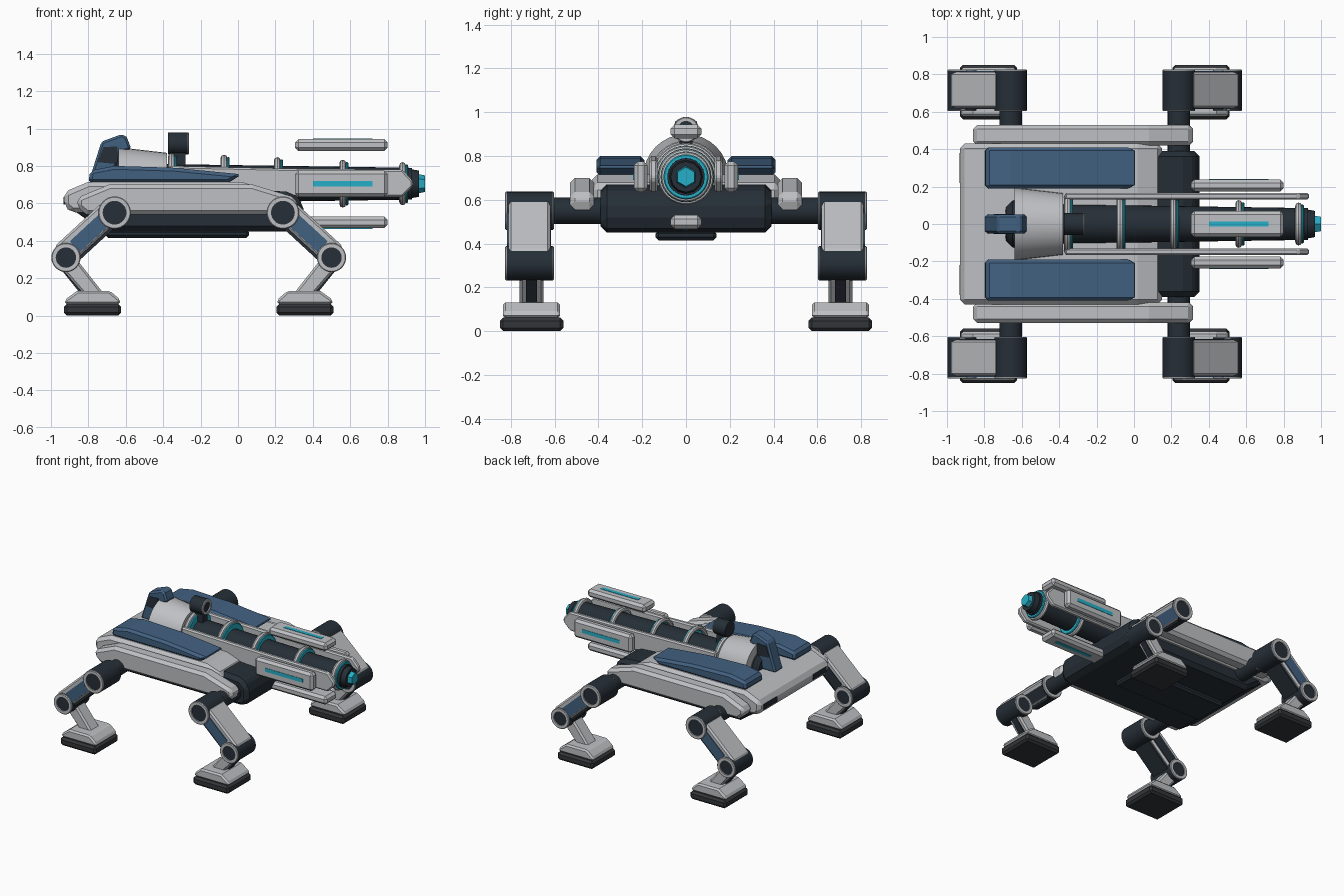
import bpy, bmesh
from math import pi, sin, cos, radians
from mathutils import Matrix, Vector

old = bpy.data.objects.get("Cube")
if old:
    bpy.data.objects.remove(old, do_unlink=True)


def material(name, rgb):
    m = bpy.data.materials.new(name)
    m.use_nodes = True
    m.diffuse_color = (*rgb, 1)
    m.node_tree.nodes["Principled BSDF"].inputs["Base Color"].default_value = (*rgb, 1)
    return m


GREY = material("light grey", (0.52, 0.53, 0.55))
DARK = material("dark navy", (0.019, 0.028, 0.038))
BLUE = material("steel blue", (0.055, 0.12, 0.22))
CYAN = material("cyan glow", (0.02, 0.43, 0.57))
SOLE = material("rubber black", (0.034, 0.036, 0.04))
AXIS_Z = 0.705   # height of the gun axis
MID_X = -0.21    # the legs mirror about this x


def finish(name, bm, mat, bevel=0, smooth=False):
    bmesh.ops.recalc_face_normals(bm, faces=bm.faces)
    me = bpy.data.meshes.new(name)
    bm.to_mesh(me)
    bm.free()
    me.materials.append(mat)
    if smooth:
        me.shade_smooth()
        me.set_sharp_from_angle(angle=radians(35))
    ob = bpy.data.objects.new(name, me)
    bpy.context.collection.objects.link(ob)
    if bevel:
        mod = ob.modifiers.new("bevel", "BEVEL")
        mod.width = bevel
        mod.segments = 1
        mod.limit_method = 'ANGLE'
        mod.angle_limit = radians(40)
    return ob


def prism(name, pts, y0, y1, mat, bevel=0):
    """Extrude an x-z outline from y0 to y1."""
    bm = bmesh.new()
    face = bm.faces.new([bm.verts.new((x, y0, z)) for x, z in pts])
    out = bmesh.ops.extrude_face_region(bm, geom=[face])
    moved = [v for v in out["geom"] if isinstance(v, bmesh.types.BMVert)]
    bmesh.ops.translate(bm, verts=moved, vec=(0, y1 - y0, 0))
    return finish(name, bm, mat, bevel)


def box(name, x0, x1, y0, y1, z0, z1, mat, bevel=0):
    return prism(name, [(x0, z0), (x1, z0), (x1, z1), (x0, z1)], y0, y1, mat, bevel)


def lathe(name, profile, centre, mat, axis="x", segs=32, closed=False):
    """Spin (along, radius) points around an axis through centre."""
    bm = bmesh.new()
    vs = [bm.verts.new((a, 0, r)) for a, r in profile]
    edges = [bm.edges.new(p) for p in zip(vs, vs[1:])]
    if closed:
        edges.append(bm.edges.new((vs[-1], vs[0])))
    bmesh.ops.spin(bm, geom=vs + edges, cent=(0, 0, 0), axis=(1, 0, 0),
                   angle=2 * pi, steps=segs, use_merge=False)
    bmesh.ops.remove_doubles(bm, verts=bm.verts, dist=0.0001)
    turn = Matrix.Rotation(pi / 2, 4, 'Z') if axis == "y" else Matrix()
    bm.transform(Matrix.Translation(centre) @ turn)
    return finish(name, bm, mat, smooth=segs > 8)


def cylinder(name, a0, a1, r0, r1, centre, mat, axis="x", segs=32):
    return lathe(name, [(a0, 0), (a0, r0), (a1, r1), (a1, 0)], centre, mat, axis, segs)


def annulus(name, a0, a1, inner, outer, centre, mat, axis="x"):
    c = min(0.006, abs(a1 - a0) / 3)
    pts = [(a0, inner), (a0, outer - c), (a0 + c, outer), (a1 - c, outer),
           (a1, outer - c), (a1, inner)]
    return lathe(name, pts, centre, mat, axis, closed=True)


def hoop(name, x, major, minor, mat):
    pts = [(x + minor * cos(t * pi / 4), major + minor * sin(t * pi / 4)) for t in range(8)]
    return lathe(name, pts, (0, 0, AXIS_Z), mat, closed=True)


# Hull
prism("chassis", [(-0.89, 0.57), (-0.72, 0.45), (0.31, 0.45), (0.35, 0.49), (0.35, 0.60),
                  (0.29, 0.66), (0.0, 0.68), (-0.85, 0.64)], -0.39, 0.39, DARK, 0.03)
box("belly_plate", -0.71, 0.06, -0.14, 0.14, 0.415, 0.46, DARK, 0.015)
prism("hull_deck", [(-0.89, 0.55), (-0.93, 0.585), (-0.93, 0.66), (-0.80, 0.715),
                    (0.02, 0.715), (0.15, 0.67), (0.15, 0.55)], -0.43, 0.43, GREY, 0.025)
for s, side in ((1, "left"), (-1, "right")):
    prism("sponson_" + side, [(-0.86, 0.58), (-0.86, 0.63), (-0.69, 0.70), (0.08, 0.70),
                              (0.31, 0.63), (0.32, 0.57), (0.28, 0.54), (-0.81, 0.54)],
          s * 0.42, s * 0.53, GREY, 0.022)
    prism("deck_panel_" + side, [(-0.80, 0.71), (-0.79, 0.775), (-0.66, 0.80), (-0.34, 0.79),
                                 (0.02, 0.755), (-0.05, 0.71)],
          s * 0.19, s * 0.41, BLUE, 0.018)
    box("rear_vent_" + side, -0.934, -0.925, s * 0.22, s * 0.38, 0.595, 0.635, DARK)

# Turret housing, rear fin and sight
axis = (0, 0, AXIS_Z)
cylinder("turret_housing", -0.64, -0.38, 0.195, 0.165, axis, GREY)
lathe("turret_rear_dome", [(-0.69, 0), (-0.685, 0.09), (-0.65, 0.125), (-0.60, 0.13), (-0.60, 0)],
      axis, DARK)
prism("rear_fin", [(-0.80, 0.71), (-0.73, 0.93), (-0.62, 0.97), (-0.595, 0.955),
                   (-0.57, 0.89), (-0.63, 0.87), (-0.64, 0.71)], -0.05, 0.05, BLUE, 0.012)
for s in (1, -1):
    prism("fin_inset", [(-0.75, 0.82), (-0.72, 0.90), (-0.645, 0.905), (-0.645, 0.81)],
          s * 0.045, s * 0.053, DARK)
sight = (-0.32, 0, 0.92)
cylinder("sight_body", -0.055, 0.05, 0.059, 0.059, sight, DARK)
annulus("sight_rim", 0.045, 0.058, 0.038, 0.058, sight, GREY)
box("sight_mount", -0.36, -0.28, -0.03, 0.03, 0.78, 0.88, DARK)

# Barrel with hoops
cylinder("barrel", -0.40, 0.93, 0.105, 0.085, axis, DARK)
cylinder("muzzle", 0.90, 0.968, 0.082, 0.07, axis, DARK, segs=12)
cylinder("muzzle_core", 0.96, 1.0, 0.052, 0.044, axis, CYAN, segs=6)
for x, r in ((-0.355, 0.165), (-0.075, 0.155), (0.21, 0.142), (0.56, 0.128), (0.88, 0.115)):
    hoop("barrel_hoop", x, r - 0.018, 0.018, GREY)
    annulus("barrel_glow_ring", x + 0.014, x + 0.03, r - 0.07, r - 0.012, axis, CYAN)

# Rails beside the barrel
for s, side in ((1, "left"), (-1, "right")):
    prism("barrel_rail_" + side, [(-0.37, 0.635), (0.88, 0.635), (0.935, 0.69), (0.935, 0.72),
                                  (0.88, 0.78), (0.30, 0.785), (-0.37, 0.80)],
          s * 0.13, s * 0.167, GREY, 0.01)

# Four glowing pods around the barrel
for k, where in enumerate(("top", "right", "bottom", "left")):
    spin = (Matrix.Translation(axis) @ Matrix.Rotation(k * pi / 2, 4, 'X'))
    pod = box("pod_" + where, 0.305, 0.80, -0.07, 0.07, 0.175, 0.238, GREY, 0.018)
    strip = box("pod_light_" + where, 0.40, 0.72, -0.014, 0.014, 0.234, 0.241, CYAN)
    for ob in (pod, strip):
        ob.data.transform(spin)

# Legs
HIP, KNEE = Vector((0.45, 0.55)), Vector((0.71, 0.31))
ALONG = (KNEE - HIP).normalized()
OUT = Vector((-ALONG.y, ALONG.x))
L = (KNEE - HIP).length


def leg(sx, sy, tag):
    def place(pts):
        return [(MID_X + sx * u, z) for u, z in pts]

    def limb(pts):
        return place([HIP + ALONG * a + OUT * p for a, p in pts])

    def span(a, b):
        return sy * a, sy * b

    hip = (MID_X + sx * HIP.x, 0, HIP.y)
    knee = (MID_X + sx * KNEE.x, 0, KNEE.y)
    cylinder("hip_axle_" + tag, *span(0.30, 0.64), 0.06, 0.06, hip, DARK, "y", 20)
    for part, pos, r in (("hip", hip, 0.087), ("knee", knee, 0.078)):
        cylinder(part + "_joint_" + tag, *span(0.61, 0.818), r, r, pos, DARK, "y")
        for y in (0.61, 0.82):
            annulus(part + "_ring_" + tag, sy * y - 0.007, sy * y + 0.007,
                    r - 0.026, r, pos, GREY, "y")
    # Upper leg shell, underside and side panel
    prism("upper_leg_" + tag, limb([(0.02, 0.085), (L - 0.01, 0.085), (L + 0.045, 0.055),
                                    (L - 0.04, -0.045), (0.07, -0.045)]),
          *span(0.62, 0.812), GREY, 0.012)
    prism("upper_leg_underside_" + tag, limb([(0.05, 0.0), (L - 0.03, 0.0), (L - 0.04, -0.06),
                                              (0.07, -0.06)]), *span(0.64, 0.79), DARK)
    panel = limb([(0.065, 0.05), (L - 0.075, 0.05), (L - 0.065, -0.03), (0.075, -0.03)])
    prism("upper_leg_panel_" + tag, panel, *span(0.810, 0.818), BLUE)
    prism("upper_leg_inner_panel_" + tag, panel, *span(0.616, 0.622), DARK)
    # Lower leg with piston
    prism("lower_leg_" + tag, place([(0.75, 0.27), (0.66, 0.31), (0.51, 0.12), (0.62, 0.12)]),
          *span(0.65, 0.76), GREY, 0.012)
    prism("shin_piston_" + tag, place([(0.755, 0.27), (0.70, 0.27), (0.58, 0.12), (0.635, 0.12)]),
          *span(0.68, 0.73), DARK)
    # Foot
    prism("foot_" + tag, place([(0.42, 0.06), (0.715, 0.06), (0.715, 0.085), (0.65, 0.132),
                                (0.475, 0.132), (0.42, 0.085)]), *span(0.575, 0.837), GREY, 0.012)
    prism("foot_sole_" + tag, place([(0.415, 0.0), (0.72, 0.0), (0.72, 0.062), (0.415, 0.062)]),
          *span(0.56, 0.85), SOLE, 0.015)


for sx, fore in ((1, "fore"), (-1, "rear")):
    for sy, side in ((1, "left"), (-1, "right")):
        leg(sx, sy, fore + "_" + side)
